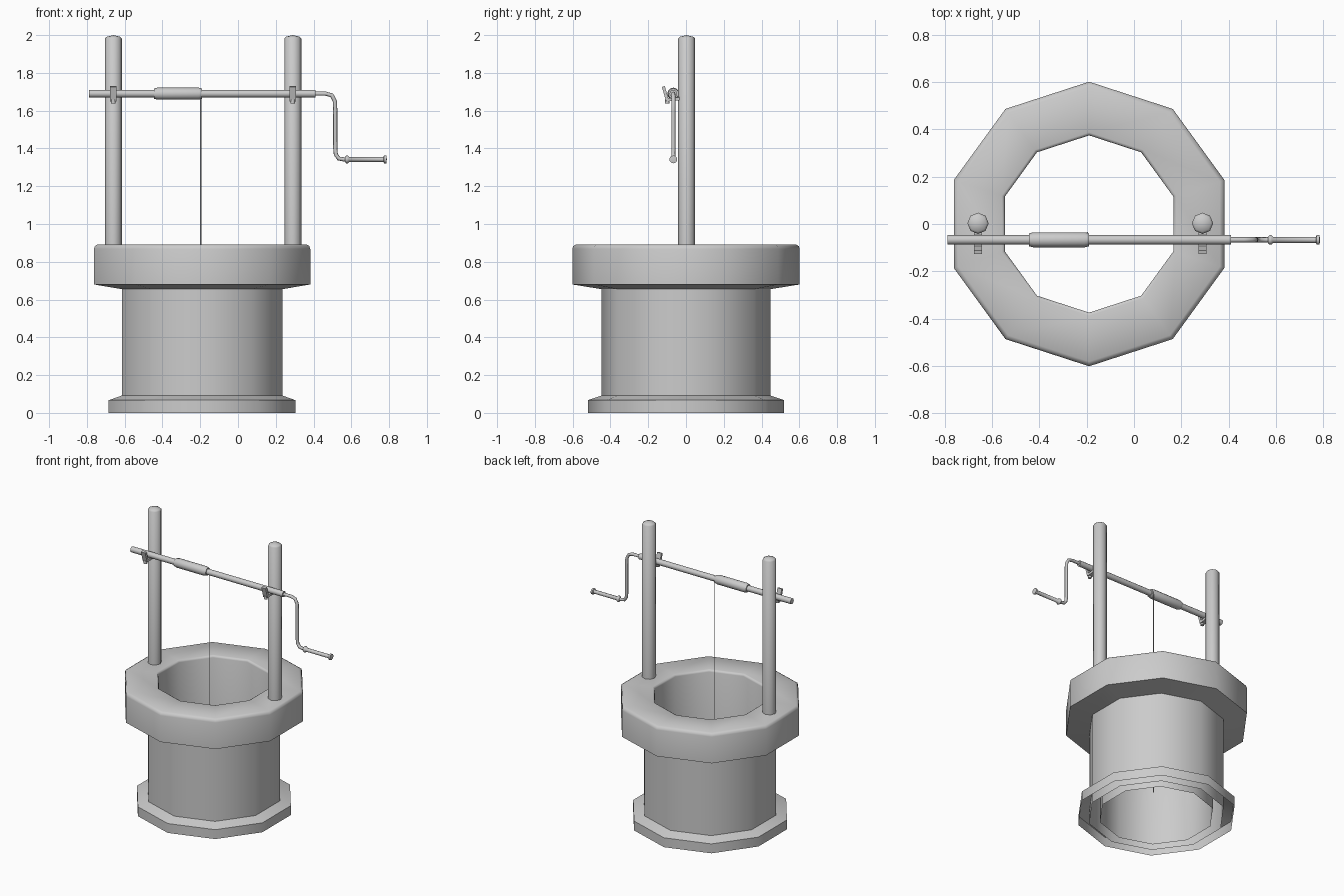
import bpy, bmesh
from math import radians, pi, cos, sin
from mathutils import Matrix

if "Cube" in bpy.data.objects:
    bpy.data.objects.remove(bpy.data.objects["Cube"])

CX = -0.19                       # centre of the well shaft
AY, AZ = -0.067, 1.69            # windlass axis
ALONG_X = Matrix.Rotation(pi / 2, 4, 'Y')


def finish(name, bm, angle=60):
    me = bpy.data.meshes.new(name)
    bm.to_mesh(me)
    bm.free()
    me.shade_smooth()
    me.set_sharp_from_angle(angle=radians(angle))
    ob = bpy.data.objects.new(name, me)
    bpy.context.collection.objects.link(ob)
    return ob


def lathe(name, profile, sides, loc, turn=None, phase=0.0):
    """Revolve (radius, height) points; zero radius closes an end."""
    bm = bmesh.new()
    rings = [[bm.verts.new((r * cos(phase + 2 * pi * k / sides),
                            r * sin(phase + 2 * pi * k / sides), h))
              for k in range(sides)] for r, h in profile]
    for a, b in zip(rings, rings[1:]):
        for k in range(sides):
            n = (k + 1) % sides
            bm.faces.new((a[k], a[n], b[n], b[k]))
    bmesh.ops.remove_doubles(bm, verts=bm.verts, dist=1e-5)
    bm.transform(Matrix.Translation(loc) @ (turn or Matrix()))
    return finish(name, bm)


def rod_x(name, profile, sides=12):
    return lathe(name, profile, sides, (0, AY, AZ), ALONG_X)


# Ten-sided well: outer wall, overhanging rim and inner shaft, open below
lathe("well_wall", [(0.447, 0), (0.447, 0.655), (0.602, 0.68), (0.602, 0.868),
                    (0.597, 0.883), (0.582, 0.892), (0.388, 0.892),
                    (0.379, 0.888), (0.375, 0.877), (0.375, 0)],
      10, (CX, 0, 0), phase=pi / 2)
lathe("base_ring", [(0.52, 0), (0.52, 0.067), (0.447, 0.092)],
      10, (CX, 0, 0), phase=pi / 2)

for side, x in (("left", -0.66), ("right", 0.29)):
    # Upright posts with a shallow pointed top
    lathe(side + "_post", [(0, 0.87), (0.045, 0.87), (0.045, 1.982),
                           (0.036, 1.991), (0, 2.0)],
          8, (x, 0.003, 0), phase=pi / 2)
    # Hook that cradles the axle in front of the post
    bm = bmesh.new()
    outline = [(-0.03, 1.672), (-0.03, 1.656), (-0.105, 1.648),
               (-0.128, 1.726), (-0.112, 1.73), (-0.094, 1.666)]
    f = bm.faces.new([bm.verts.new((x - 0.017, y, z)) for y, z in outline])
    ext = bmesh.ops.extrude_face_region(bm, geom=[f])
    bmesh.ops.translate(bm, vec=(0.034, 0, 0), verts=[
        v for v in ext["geom"] if isinstance(v, bmesh.types.BMVert)])
    bmesh.ops.recalc_face_normals(bm, faces=bm.faces)
    finish(side + "_axle_hook", bm, 30)
    lathe(side + "_hook_bolt", [(0, 1.637), (0.012, 1.637), (0.012, 1.66), (0, 1.66)],
          8, (x, -0.1, 0))

# Windlass axle and the thicker rope winding
rod_x("axle", [(0, -0.79), (0.02, -0.79), (0.02, 0.41), (0, 0.41)])
rod_x("rope_winding", [(0.02, -0.445), (0.027, -0.445), (0.032, -0.425),
                       (0.032, -0.21), (0.027, -0.19), (0.02, -0.19)])

# Hanging rope
lathe("rope", [(0, 0.19), (0.003, 0.19), (0.003, AZ), (0, AZ)], 6, (-0.197, -0.037, 0))

# Crank arm: bent rod following rounded corners
path = [(0.40, 1.69), (0.465, 1.69), (0.497, 1.681), (0.513, 1.65),
        (0.515, 1.60), (0.515, 1.40), (0.518, 1.368), (0.533, 1.347),
        (0.56, 1.342), (0.60, 1.342)]
bm = bmesh.new()
rings = []
for i, (x, z) in enumerate(path):
    x0, z0 = path[max(i - 1, 0)]
    x1, z1 = path[min(i + 1, len(path) - 1)]
    length = ((x1 - x0) ** 2 + (z1 - z0) ** 2) ** 0.5
    nx, nz = -(z1 - z0) / length, (x1 - x0) / length
    rings.append([bm.verts.new((x + 0.011 * cos(t) * nx, AY + 0.011 * sin(t),
                                z + 0.011 * cos(t) * nz))
                  for t in (2 * pi * k / 8 for k in range(8))])
for a, b in zip(rings, rings[1:]):
    for k in range(8):
        bm.faces.new((a[k], a[(k + 1) % 8], b[(k + 1) % 8], b[k]))
bm.faces.new(rings[0])
bm.faces.new(rings[-1])
bmesh.ops.recalc_face_normals(bm, faces=bm.faces)
finish("crank_arm", bm)

# Crank handle with a collar at each end
lathe("crank_handle", [(0, 0.565), (0.014, 0.567), (0.021, 0.573), (0.021, 0.582),
                       (0.013, 0.589), (0.013, 0.77), (0.021, 0.773),
                       (0.021, 0.785), (0, 0.788)],
      10, (0, AY, 1.342), ALONG_X)
